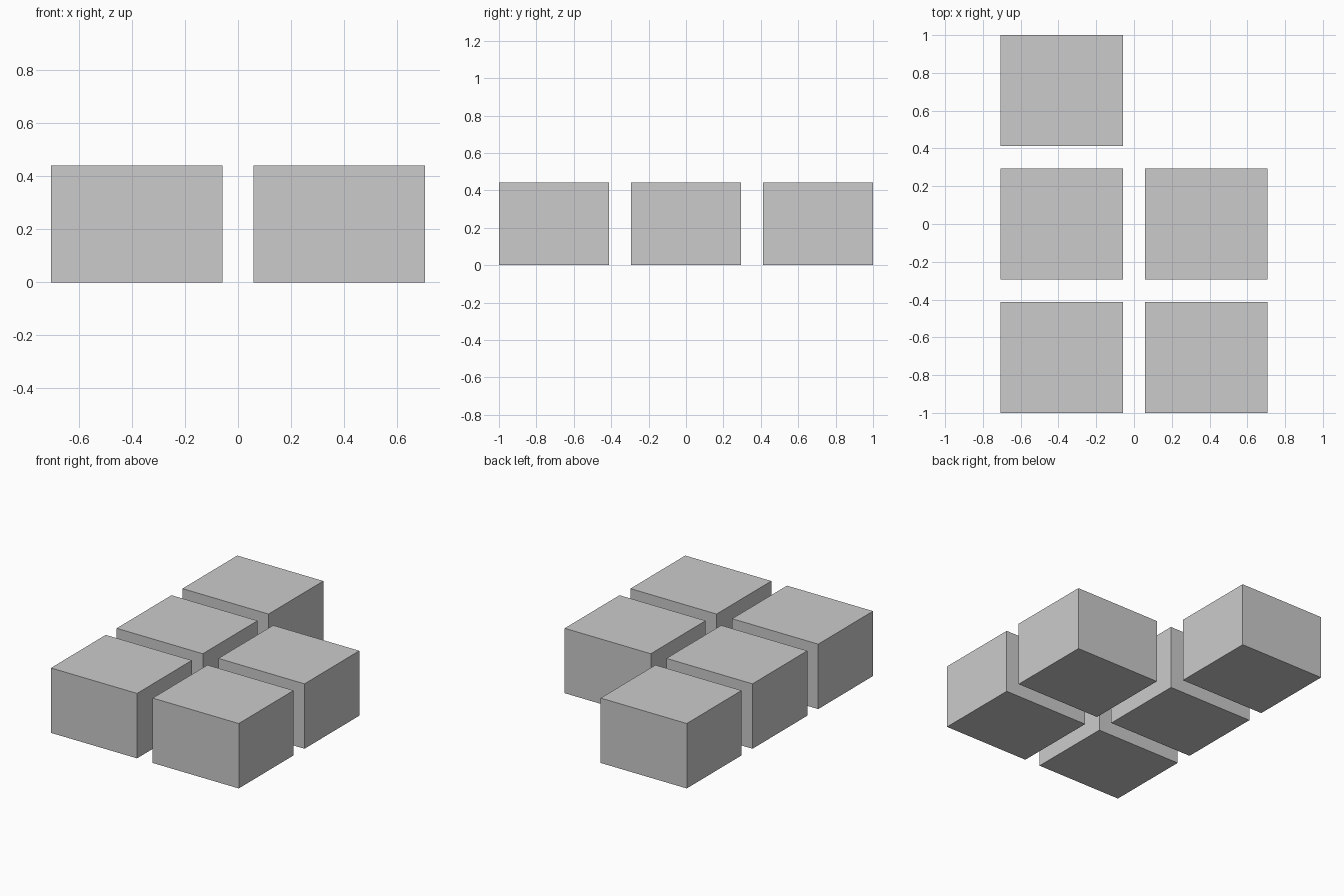
import bpy

if "Cube" in bpy.data.objects:
    bpy.data.objects.remove(bpy.data.objects["Cube"])

# Layout unit: the model is 17 units long (three 5-unit blocks, two 1-unit gaps)
U = 2 / 17
WIDTH, DEPTH, HEIGHT, GAP = 5.5 * U, 5 * U, 3.75 * U, U


def block(name, x, y):
    bpy.ops.mesh.primitive_cube_add(size=1, location=(x, y, HEIGHT / 2))
    ob = bpy.context.object
    ob.name = name
    ob.scale = (WIDTH, DEPTH, HEIGHT)
    bpy.ops.object.transform_apply(location=False, rotation=False, scale=True)


# Left column has three blocks, right column lacks the back one
columns = {
    "left": (-1, ("front", "middle", "back")),
    "right": (1, ("front", "middle")),
}
for side, (sign, rows) in columns.items():
    for i, row in enumerate(rows):
        block(f"{row}_{side}_block", sign * (WIDTH + GAP) / 2, (i - 1) * (DEPTH + GAP))
